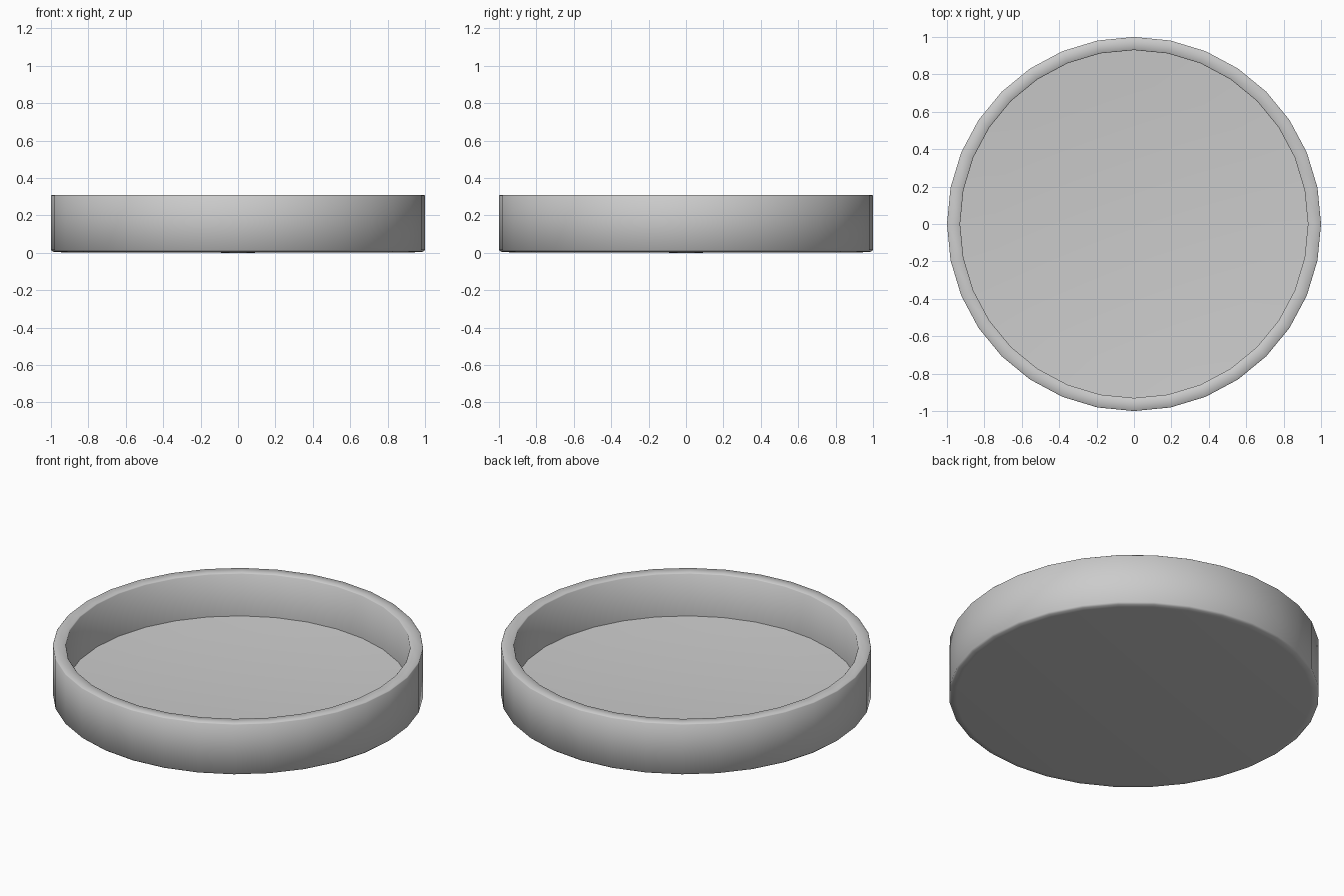
import bpy, bmesh, math

if "Cube" in bpy.data.objects:
    bpy.data.objects.remove(bpy.data.objects["Cube"])

SIDES = 32

# Half cross-section (radius, height): underside, outer wall, rim, inner wall
profile = [(0, 0), (0.96, 0.003), (0.99, 0.006), (1.0, 0.015),
           (1.0, 0.306), (0.996, 0.31), (0.934, 0.31), (0.93, 0.306)]
# Slightly dished floor, from the wall to the centre
profile += [(0.93 * t, 0.02 + 0.035 * t * t) for t in (1, 0.8, 0.6, 0.4, 0.2, 0)]

# Lathe the section around z
bm = bmesh.new()
rings = []
for r, z in profile:
    if r == 0:
        rings.append([bm.verts.new((0, 0, z))] * SIDES)
    else:
        rings.append([bm.verts.new((r * math.cos(a), r * math.sin(a), z))
                      for a in (2 * math.pi * i / SIDES for i in range(SIDES))])
for low, high in zip(rings, rings[1:]):
    for i in range(SIDES):
        j = (i + 1) % SIDES
        corners = list(dict.fromkeys((low[i], low[j], high[j], high[i])))
        bm.faces.new(corners)
bmesh.ops.recalc_face_normals(bm, faces=bm.faces)

mesh = bpy.data.meshes.new("round_dish")
bm.to_mesh(mesh)
bm.free()
dish = bpy.data.objects.new("round_dish", mesh)
bpy.context.collection.objects.link(dish)

# Smooth surfaces, keeping the floor-to-wall corner crisp
bpy.context.view_layer.objects.active = dish
dish.select_set(True)
bpy.ops.object.shade_smooth_by_angle(angle=math.radians(50))
